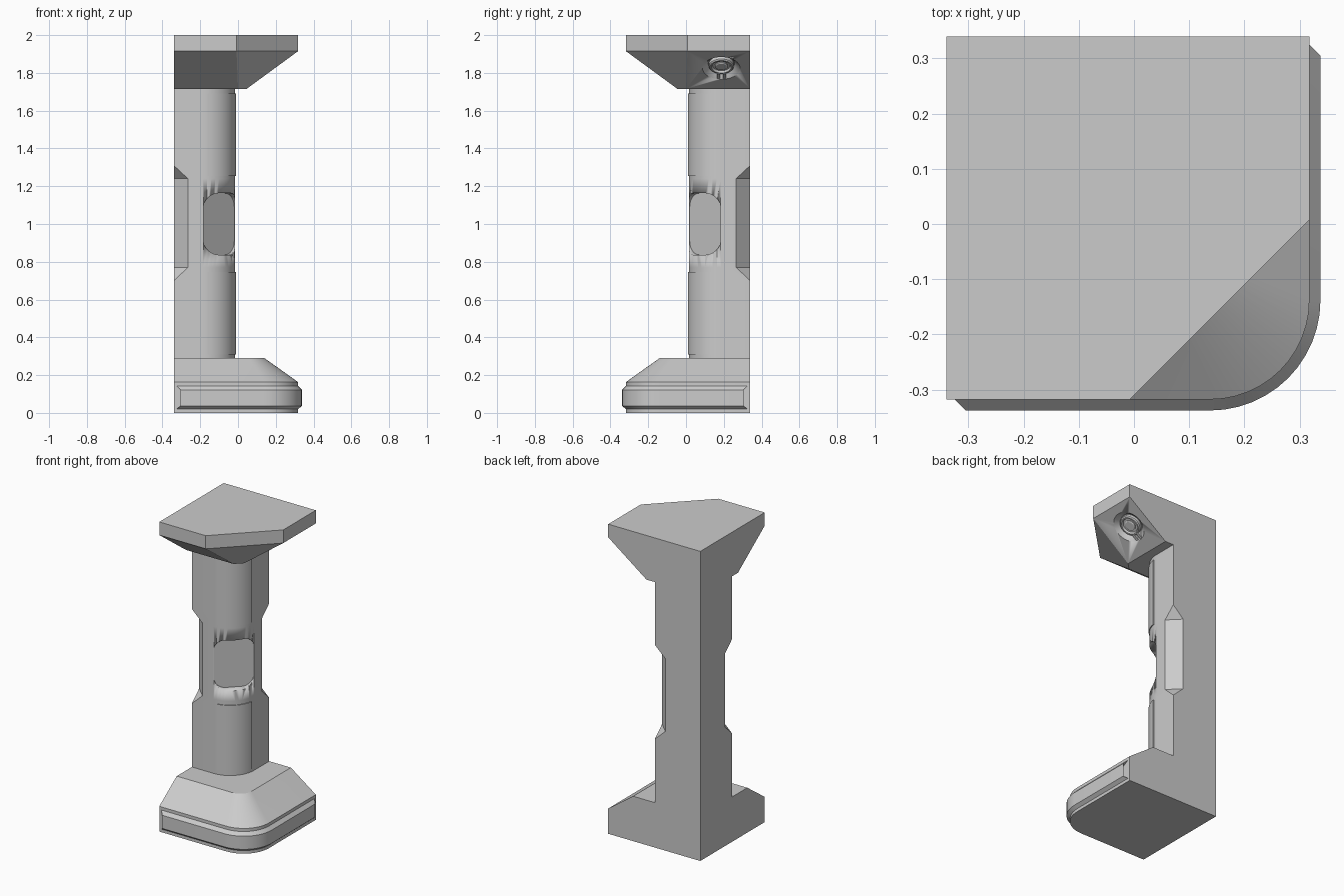
import bpy, bmesh
from math import sin, cos, pi, radians
from mathutils import Matrix, Vector

if "Cube" in bpy.data.objects:
    bpy.data.objects.remove(bpy.data.objects["Cube"])

grey = bpy.data.materials.new("plain_grey")
grey.use_nodes = True
grey.diffuse_color = (0.6, 0.6, 0.6, 1)
grey.node_tree.nodes["Principled BSDF"].inputs["Base Color"].default_value = (0.6, 0.6, 0.6, 1)

WALL = 0.34
DIAGONAL = Matrix(((0, -1, 0, 0), (-1, 0, 0, 0), (0, 0, 1, 0), (0, 0, 0, 1)))


def finish(name, bm, frame=Matrix()):
    bmesh.ops.remove_doubles(bm, verts=bm.verts, dist=0.0001)
    bm.transform(frame)
    bmesh.ops.recalc_face_normals(bm, faces=bm.faces)
    for f in bm.faces:
        f.smooth = True
    mesh = bpy.data.meshes.new(name)
    bm.to_mesh(mesh)
    bm.free()
    mesh.set_sharp_from_angle(angle=radians(25))
    mesh.materials.append(grey)
    ob = bpy.data.objects.new(name, mesh)
    bpy.context.collection.objects.link(ob)
    return ob


def loft(name, rings, frame=Matrix()):
    """Closed solid through (outline, height) rings of equal point count."""
    bm = bmesh.new()
    rows = [[bm.verts.new((x, y, z)) for x, y in pts] for pts, z in rings]
    n = len(rows[0])
    for a, b in zip(rows, rows[1:]):
        for i in range(n):
            j = (i + 1) % n
            bm.faces.new((a[i], a[j], b[j], b[i]))
    bm.faces.new(rows[0][::-1])
    bm.faces.new(rows[-1])
    return finish(name, bm, frame)


def plate(name, pts, height, bevel, frame):
    """Raised plate with sloping rim."""
    bm = bmesh.new()
    face = bm.faces.new([bm.verts.new((x, y, 0)) for x, y in pts])
    bmesh.ops.inset_region(bm, faces=[face], thickness=bevel, depth=height,
                           use_boundary=True, use_even_offset=True)
    bm.faces.new([v for v in list(bm.verts)[:len(pts)]][::-1])
    return finish(name, bm, frame)


def axes(right, up, origin):
    r, u = Vector(right).normalized(), Vector(up).normalized()
    m = Matrix((r, u, r.cross(u))).transposed().to_4x4()
    m.translation = origin
    return m


def arc(cx, cy, r, start, end, steps=12):
    angles = [start + (end - start) * i / steps for i in range(steps + 1)]
    return [(cx + r * cos(a), cy + r * sin(a)) for a in angles]


def circle(r, n=32):
    return arc(0, 0, r, 0, 2 * pi * (n - 1) / n, n - 1)


def outline(e, r, c=0):
    """Corner plan reaching x = e and y = -e, rounded outside, cut by c at the walls."""
    return ([(-WALL, WALL), (-WALL, c - e), (c - WALL, -e)]
            + arc(e - r, r - e, r, -pi / 2, 0)
            + [(e, WALL - c), (e - c, WALL)])


def cut(ob, cutter):
    cutter.hide_render = True
    cutter.hide_viewport = True
    mod = ob.modifiers.new("cut", "BOOLEAN")
    mod.object, mod.solver = cutter, "EXACT"


# Base with sloping shoulder and raised band
loft("base", [(outline(0.318, 0.18), 0), (outline(0.318, 0.18), 0.163),
              (outline(0.14, 0.08), 0.29)])
inner, outer = outline(0.318, 0.18, 0.015)[2:-1], outline(0.338, 0.2, 0.035)[2:-1]
loft("base_band", [(inner, 0.02), (outer, 0.037), (outer, 0.122), (inner, 0.143)])

# Column core, waisted at the wall edges in the middle
EDGE = -0.015
core = loft("column_core", [(outline(EDGE, 0.17, c), z) for c, z in
                            ((0, 0.29), (0, 0.7), (0.075, 0.77),
                             (0.075, 1.24), (0, 1.31), (0, 1.715))])

# Rounded window recess across the column corner
corner_frame = axes((1, 1, 0), (0, 0, 1), (0, 0, 1))
w, h, r = 0.118, 0.163, 0.07
window = []
for k, (sx, sy) in enumerate(((1, 1), (-1, 1), (-1, -1), (1, -1))):
    window += arc(sx * (w - r), sy * (h - r), r, k * pi / 2, (k + 1) * pi / 2, 8)
cut(core, loft("window_cutter", [(window, -0.146), (window, 0.1)], corner_frame))

# Curved corner panels, lower and upper
panel = (arc(-0.185, 0.185, 0.175, radians(-82), radians(-8))
         + arc(-0.185, 0.185, 0.165, radians(-8), radians(-82)))
for name, low, high in (("lower", 0.31, 0.745), ("upper", 1.255, 1.69)):
    loft(name + "_corner_panel", [(panel, low), (panel, high)])

# Cap flaring out to a slab with a cut corner
def cap_plan(e, k):
    return [(-WALL, WALL), (-WALL, -e), (k, -e), (e, -k), (e, WALL)]

cap = loft("cap", [(cap_plan(0.045, 0), 1.715), (cap_plan(0.318, -0.008), 1.915),
                   (cap_plan(0.318, -0.008), 2)])
face = Vector((0.318 - 0.008, -0.318 + 0.008, 0)) / 2
plate("cap_corner_plate", [(-0.228, 1.92), (0.228, 1.92), (0.228, 1.994), (-0.228, 1.994)],
      0.008, 0.008, axes((1, 1, 0), (0, 0, 1), face))

# Details repeated on both outward sides
front = axes((1, 0, 0), (0, 0, 1), (0, -EDGE, 0))
slope = axes((1, 0, 0), (0, -0.273, 0.2), (-0.187, -0.195, 1.825))
pilaster = [(-0.335, 0.303), (-0.187, 0.303), (-0.187, 0.755), (-0.268, 0.755), (-0.335, 0.69)]
for side, flip in (("front", Matrix()), ("side", DIAGONAL)):
    plate(side + "_lower_pilaster", pilaster, 0.015, 0.013, flip @ front)
    plate(side + "_upper_pilaster", [(x, 2.0 - z) for x, z in reversed(pilaster)],
          0.015, 0.013, flip @ front)
    spot = flip @ slope
    # Lamp dish with ring, hub and latch, all below the surface
    cut(cap, loft(side + "_dish_cutter", [(circle(0.07), -0.03), (circle(0.085), -0.012),
                                          (circle(0.1), 0), (circle(0.1), 0.02)], spot))
    loft(side + "_lamp_ring", [(circle(0.066), -0.032), (circle(0.066), -0.012),
                               (circle(0.06), -0.006), (circle(0.052), -0.006),
                               (circle(0.047), -0.018)], spot)
    loft(side + "_lamp_hub", [(circle(0.034), -0.025), (circle(0.034), -0.012),
                              (circle(0.028), -0.008)], spot)
    for x in (-0.016, 0.016):
        box = [(x - 0.008, -0.095), (x + 0.008, -0.095), (x + 0.008, -0.055), (x - 0.008, -0.055)]
        loft(side + "_lamp_latch", [(box, -0.03), (box, -0.001)], spot)
